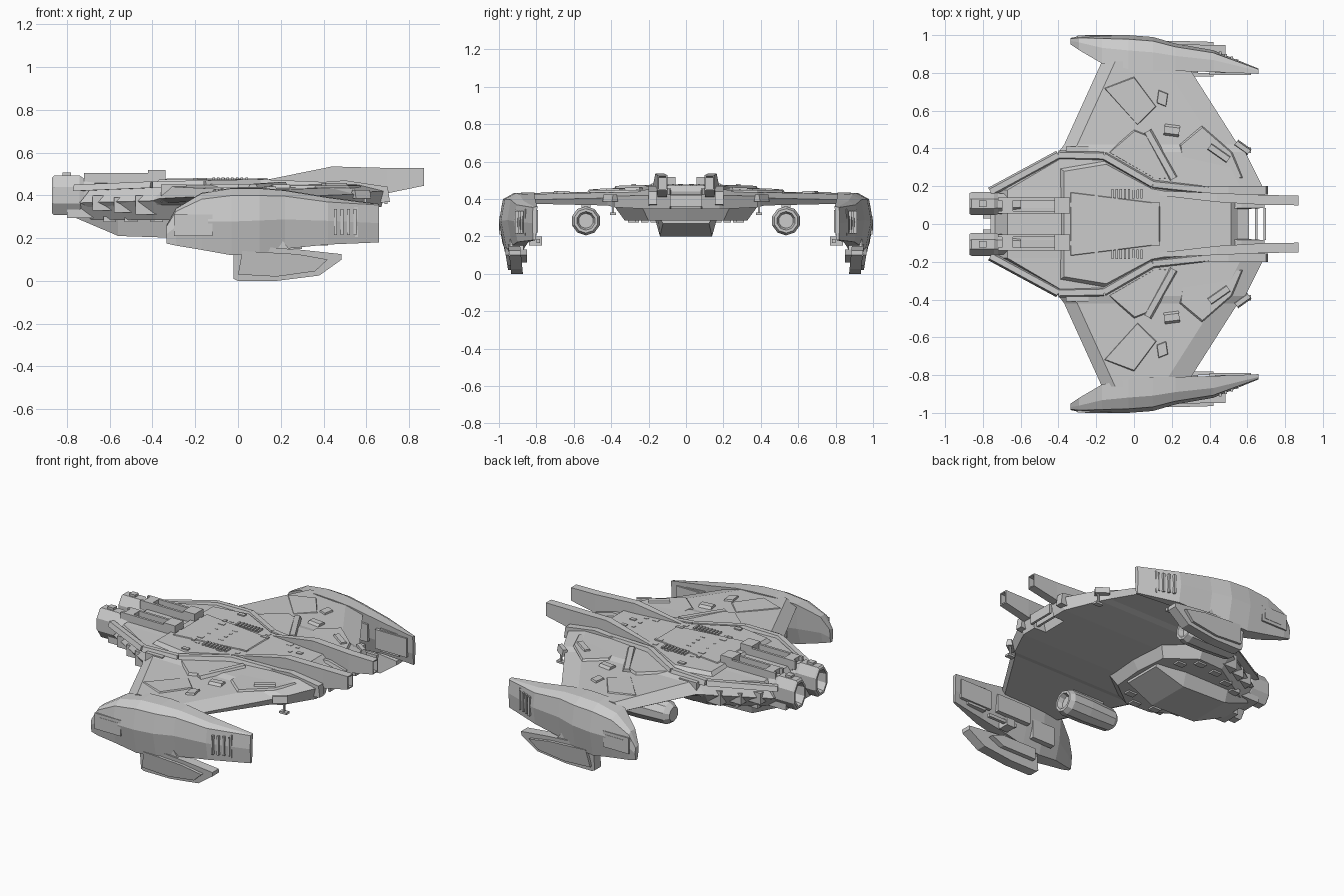
import bpy, bmesh, math, random
from mathutils import Vector

random.seed(4)


def finish(name, bm, mirror=False):
    bmesh.ops.recalc_face_normals(bm, faces=bm.faces)
    me = bpy.data.meshes.new(name)
    bm.to_mesh(me)
    bm.free()
    ob = bpy.data.objects.new(name, me)
    bpy.context.collection.objects.link(ob)
    if mirror:
        mod = ob.modifiers.new("mirror", 'MIRROR')
        mod.use_axis = (False, True, False)
        mod.use_mirror_merge = False
    return ob


def add_loft(bm, rings):
    vs = [[bm.verts.new(p) for p in r] for r in rings]
    n = len(vs[0])
    for a, b in zip(vs, vs[1:]):
        for i in range(n):
            bm.faces.new((a[i], a[(i + 1) % n], b[(i + 1) % n], b[i]))
    bm.faces.new(vs[0])
    bm.faces.new(vs[-1])


def loft(name, rings, mirror=False):
    bm = bmesh.new()
    add_loft(bm, rings)
    return finish(name, bm, mirror)


def slab(name, outline, z0, z1, taper=1.0, mirror=False):
    """Top-view outline raised from z0 to z1; taper scales the z1 end."""
    c = sum((Vector(p) for p in outline), Vector((0, 0))) / len(outline)
    top = [c + (Vector(p) - c) * taper for p in outline]
    return loft(name, [[(x, y, z0) for x, y in outline],
                       [(p.x, p.y, z1) for p in top]], mirror)


def side_plate(name, profile, y0, y1, lean=0.0):
    """Front-view (x, z) profile given thickness in y; lean shifts y with height."""
    return loft(name, [[(x, y + lean * z, z) for x, z in profile] for y in (y0, y1)], True)


def boxes(name, items, mirror=True):
    """items: (x0, x1, y0, y1, z0, z1)"""
    bm = bmesh.new()
    for x0, x1, y0, y1, z0, z1 in items:
        add_loft(bm, [[(x0, y0, z), (x1, y0, z), (x1, y1, z), (x0, y1, z)] for z in (z0, z1)])
    return finish(name, bm, mirror)


def beam(name, pts, w, h):
    """Chain of flat-topped beams through 3D points."""
    bm = bmesh.new()
    for a, b in zip(pts, pts[1:]):
        a, b = Vector(a), Vector(b)
        d = (b - a).normalized()
        s = Vector((-d.y, d.x, 0)).normalized() * w / 2
        up = Vector((0, 0, h))
        add_loft(bm, [[p - s, p + s, p + s * .6 + up, p - s * .6 + up] for p in (a, b)])
    return finish(name, bm, True)


def tube(name, stations, y, z, n=8):
    """stations: (x, ry, rz) rings along x"""
    rings = []
    for x, ry, rz in stations:
        rings.append([(x, y + ry * math.cos((i + .5) * math.tau / n),
                       z + rz * math.sin((i + .5) * math.tau / n)) for i in range(n)])
    return loft(name, rings, True)


# Main wing and deck, lofted across the span: y, front x, rear x, bottom z, top z
span = [(.86, -.17, .27, .375, .43), (.42, -.37, .55, .365, .44), (.38, -.40, .59, .355, .45),
        (.18, -.74, .69, .345, .455), (.085, -.74, .69, .345, .46), (.08, -.74, .61, .345, .46)]
full = span + [(-y, a, b, c, d) for y, a, b, c, d in reversed(span)]
loft("wing_deck", [[(a, y, c + .02), (a + .07, y, d), (b - .12, y, d - .005), (b, y, d - .035),
                    (b - .02, y, c), (a + .04, y, c)] for y, a, b, c, d in full])

# Mid hull and belly keel under the engine end
slab("mid_hull", [(-.76, .16), (-.40, .38), (-.2, .39), (0, .24), (.02, 0), (0, -.24),
                  (-.2, -.39), (-.40, -.38), (-.76, -.16)], .37, .285, .84)
loft("belly_keel", [[(x, -w, .31), (x, w, .31), (x, w * .82, zb), (x, -w * .82, zb)]
                    for x, w, zb in ((-.76, .13, .295), (-.56, .17, .21), (-.25, .17, .20), (-.06, .15, .27))])

# Raised central deck and the open rear notch
slab("top_deck", [(-.40, .30), (-.16, .34), (.10, .20), (.55, .12), (.55, -.12), (.10, -.20),
                  (-.16, -.34), (-.40, -.30)], .44, .473, .93)
slab("deck_hatch", [(-.34, .17), (.14, .11), (.14, -.11), (-.34, -.17)], .47, .478, .97)
beam("shoulder_ridge", [(-.76, .17, .42), (-.40, .365, .435), (-.16, .36, .44),
                        (.10, .21, .445), (.58, .16, .425)], .05, .03)
boxes("rear_crossbar", [(.64, .655, -.085, .085, .36, .42), (.685, .70, -.085, .085, .36, .42)], False)

# Engines with hollow ends, and rails over them
tube("engine", [(-.60, .05, .08), (-.72, .06, .085), (-.74, .066, .10), (-.86, .066, .10), (-.87, .06, .09),
                (-.87, .048, .075), (-.78, .04, .06)], .108, .40)
boxes("engine_rail", [(-.72, -.35, .055, .07, .45, .505), (-.72, -.35, .125, .14, .45, .505),
                      (-.42, -.34, .055, .14, .45, .518), (-.70, -.64, .055, .14, .44, .505),
                      (-.82, -.78, .09, .125, .48, .507)])
boxes("engine_side_block", [(-.68, -.52, .17, .23, .33, .40), (-.58, -.46, .22, .28, .32, .39),
                            (-.80, -.66, .03, .15, .295, .36), (-.48, -.38, .28, .34, .31, .40)])

# Twin tail booms with recessed ends
loft("tail_boom", [[(x, y - w, b), (x, y + w, b), (x, y + w, t), (x, y - w, t)] for x, y, w, b, t in (
    (.12, .165, .012, .45, .47), (.44, .14, .024, .43, .535), (.70, .127, .026, .41, .528),
    (.87, .125, .026, .445, .527), (.87, .125, .019, .452, .52), (.76, .125, .019, .44, .515))], True)
side_plate("boom_root", [(.10, .44), (.60, .36), (.71, .37), (.70, .44), (.50, .47)], .155, .20)

# Down-turned wing tips: x, inner y, outer y, bottom z, top z
tips = [(-.335, .95, .985, .175, .26), (-.29, .92, .995, .165, .34), (-.17, .85, 1.0, .145, .412),
        (-.03, .82, 1.0, .12, .435), (.10, .81, .99, .13, .435), (.22, .81, .955, .15, .425),
        (.42, .805, .92, .17, .392), (.66, .795, .822, .18, .36)]
loft("wing_tip", [[(x, a, t), (x, b - (b - a) * .45, t - .003), (x, b - (b - a) * .12, t - .03 * (b - a) / .15),
                   (x, b, z + (t - z) * .5), (x, b - (b - a) * .17, z), (x, a + (b - a) * .32, z),
                   (x, a + (b - a) * .1, z + (t - z) * .4)]
                  for x, a, b, z, t in tips], True)

# Lower pod hung beneath each tip, leaning outward with height
side_plate("tip_pod", [(-.02, .01), (0, 0), (.18, 0), (.38, .025), (.485, .10), (.485, .125),
                       (.30, .145), (.03, .165), (-.02, .145)], .872, .935, .1)
side_plate("tip_pod_cheek", [(0, .03), (.18, .02), (.36, .045), (.42, .10), (.28, .125), (.02, .14)],
           .93, .948, .16)
side_plate("tip_pod_inner_fairing", [(.02, .06), (.26, .06), (.34, .10), (.26, .13), (.02, .13)], .85, .885)
side_plate("pod_pylon", [(.0, .12), (.26, .12), (.2, .2), (.02, .2)], .87, .94)

# Tip vents, intake boxes and inboard guns
side_plate("tip_vent_frame", [(.43, .205), (.56, .205), (.56, .345), (.43, .35)], .80, .862)
boxes("tip_vent", [(.45 + i * .03, .463 + i * .03, .87, .913 - i * .0135, .215, .335) for i in range(4)])
boxes("tip_intake", [(-.30, -.12, .955, .998, .21, .31), (-.26, -.14, .99, 1.0, .23, .29)])
boxes("tip_inner_panel", [(.10, .34, .80, .84, .24, .35), (.40, .62, .79, .81, .22, .34),
                          (-.10, .06, .825, .86, .18, .30)])
boxes("tip_gun", [(.22, .42, .78, .80, .165, .185), (.24, .30, .77, .84, .15, .20)])

# Underwing pods
tube("underwing_pod", [(-.29, .045, .045), (-.26, .068, .068), (-.08, .078, .078), (.05, .078, .078),
                       (.08, .065, .065), (.08, .05, .05), (.05, .04, .04)], .535, .283, 10)
boxes("pod_mount", [(-.2, .02, .51, .56, .33, .40)])

# Wing panels and struts
slab("inner_wing_panel", [(-.14, .38), (0, .50), (.10, .46), (.22, .24), (.12, .23)], .435, .452, .94, True)
beam("wing_strut", [(.07, .49, .435), (.21, .24, .445)], .05, .018)
slab("outer_wing_panel", [(-.16, .72), (.0, .78), (.12, .62), (.02, .52)], .43, .438, .95, True)
slab("aft_wing_panel", [(.26, .24), (.24, .42), (.36, .52), (.52, .38), (.58, .24)], .435, .447, .94, True)
slab("wing_hatch", [(.12, .64), (.17, .62), (.18, .69), (.13, .71)], .43, .442, .9, True)
beam("wing_clamp", [(.16, .50, .435), (.24, .49, .435)], .06, .016)
beam("aft_clamp", [(.40, .41, .435), (.50, .34, .435)], .05, .022)
beam("edge_clamp", [(.54, .43, .385), (.61, .38, .385)], .04, .04)
boxes("leading_edge_block", [(-.36, -.24, .37, .41, .37, .45)])

# Small sensor masts at the rear edge
boxes("sensor_mast", [(.59, .60, .385, .395, .32, .39), (.57, .62, .375, .405, .315, .328)])

# Vent slats and scattered surface fittings
boxes("deck_vent", [(-.12 + i * .022, -.108 + i * .022, .135, .185, .47, .483) for i in range(8)])
bits = []
for _ in range(26):
    x, y = random.uniform(-.35, .5), random.uniform(.02, .3)
    if y < .30 - abs(x + .16) * .35:
        l, w = random.uniform(.008, .025), random.uniform(.005, .014)
        bits.append((x - l, x + l, y - w, y + w, .44, random.uniform(.474, .482)))
boxes("deck_fittings", bits)
boxes("belly_fittings", [(x - .03, x + .03, y - .02, y + .02, .275, .3) for x, y in
                         ((-.5, .22), (-.38, .27), (-.25, .29), (-.16, .22), (-.6, .17))])
